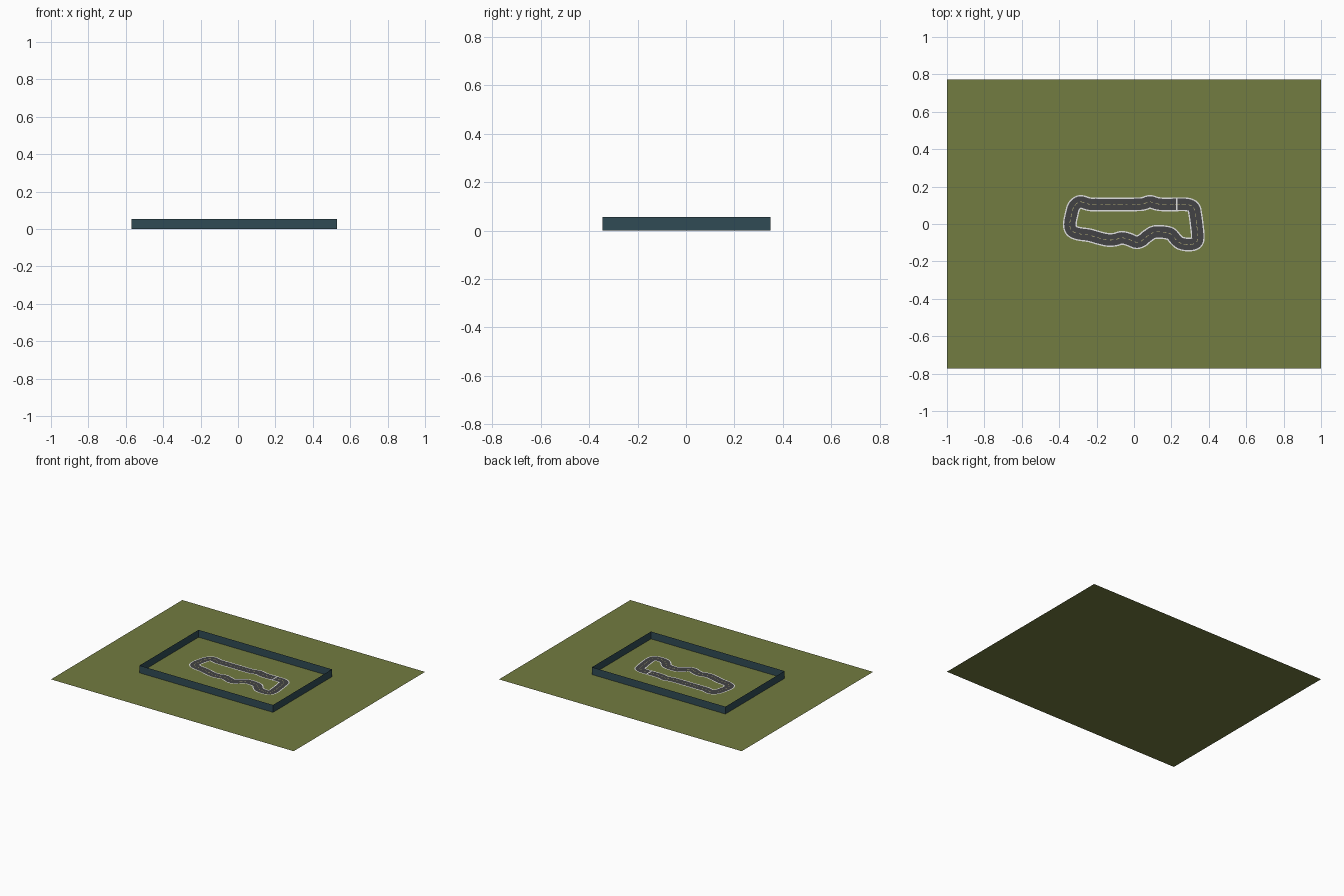
import bpy
from mathutils import Vector

if "Cube" in bpy.data.objects:
    bpy.data.objects.remove(bpy.data.objects["Cube"])


def material(name, rgb):
    m = bpy.data.materials.new(name)
    m.diffuse_color = (*rgb, 1)
    m.use_nodes = True
    m.node_tree.nodes["Principled BSDF"].inputs["Base Color"].default_value = m.diffuse_color
    return m


GRASS = material("grass green", (0.17, 0.20, 0.052))
WALL = material("dark teal", (0.03, 0.07, 0.09))
ASPHALT = material("asphalt grey", (0.055, 0.055, 0.058))
WHITE = material("line white", (0.75, 0.75, 0.75))
DASH = material("dash yellow", (0.45, 0.42, 0.18))


def mesh_object(name, verts, faces, mat):
    me = bpy.data.meshes.new(name)
    me.from_pydata(verts, [], faces)
    me.materials.append(mat)
    ob = bpy.data.objects.new(name, me)
    bpy.context.collection.objects.link(ob)
    return ob


def rect(x0, x1, y0, y1, z):
    return [(x0, y0, z), (x1, y0, z), (x1, y1, z), (x0, y1, z)]


# Ground sheet
mesh_object("ground", rect(-1, 1, -0.773, 0.773, 0), [(0, 1, 2, 3)], GRASS)

# Barrier: four upright sheets without thickness
base = (-0.57, 0.53, -0.345, 0.35)
mesh_object("barrier_wall", rect(*base, 0) + rect(*base, 0.055),
            [(i, (i + 1) % 4, (i + 1) % 4 + 4, i + 4) for i in range(4)], WALL)

# Track centre line, clockwise from the start straight
path = [(0.15, 0.105), (0.22, 0.105), (0.285, 0.104), (0.318, 0.088), (0.328, 0.05),
        (0.336, -0.01), (0.341, -0.07), (0.331, -0.1), (0.295, -0.11), (0.25, -0.103),
        (0.224, -0.083), (0.196, -0.053), (0.15, -0.043), (0.105, -0.045), (0.07, -0.066),
        (0.04, -0.09), (0.01, -0.097), (-0.025, -0.083), (-0.065, -0.074), (-0.1, -0.083),
        (-0.14, -0.085), (-0.19, -0.074), (-0.24, -0.06), (-0.3, -0.051), (-0.334, -0.034),
        (-0.343, 0.0), (-0.334, 0.05), (-0.32, 0.095), (-0.288, 0.118), (-0.24, 0.106),
        (-0.2, 0.105), (-0.1, 0.105), (0.0, 0.105), (0.045, 0.107), (0.085, 0.118), (0.12, 0.109)]
pts = [Vector(p) for p in path]
n = len(pts)
STEPS = 8
line = []
for i in range(n):
    a, b, c, d = (pts[(i + k) % n] for k in (-1, 0, 1, 2))
    for s in range(STEPS):
        t = s / STEPS
        line.append(0.5 * (2 * b + (c - a) * t + (2 * a - 5 * b + 4 * c - d) * t * t
                           + (3 * b - a - 3 * c + d) * t ** 3))
N = len(line)


def offset(i, dist, z):
    t = (line[(i + 1) % N] - line[i - 1]).normalized()
    p = line[i % N] + Vector((-t.y, t.x)) * dist      # positive = outside
    return (p.x, p.y, z)


def ribbon(name, inner, outer, z, mat):
    verts = [offset(i, d, z) for i in range(N) for d in (inner, outer)]
    faces = [(2 * i, 2 * ((i + 1) % N), 2 * ((i + 1) % N) + 1, 2 * i + 1) for i in range(N)]
    return mesh_object(name, verts, faces, mat)


# Road surface and edge lines
ribbon("road", -0.031, 0.031, 0.001, ASPHALT)
ribbon("outer_edge_line", 0.030, 0.037, 0.0015, WHITE)
ribbon("inner_edge_line", -0.037, -0.030, 0.0015, WHITE)

# Centre dashes by distance along the road
verts, faces, dist = [], [], 0
for i in range(N):
    step = (line[(i + 1) % N] - line[i]).length
    if (dist % 0.034) < 0.02:
        k = len(verts)
        verts += [offset(i, -0.0015, 0.002), offset((i + 1) % N, -0.0015, 0.002),
                  offset((i + 1) % N, 0.0015, 0.002), offset(i, 0.0015, 0.002)]
        faces.append((k, k + 1, k + 2, k + 3))
    dist += step
mesh_object("centre_dashes", verts, faces, DASH)

# Start line across the straight
mesh_object("start_line", rect(0.225, 0.233, 0.073, 0.137, 0.0025), [(0, 1, 2, 3)], WHITE)
